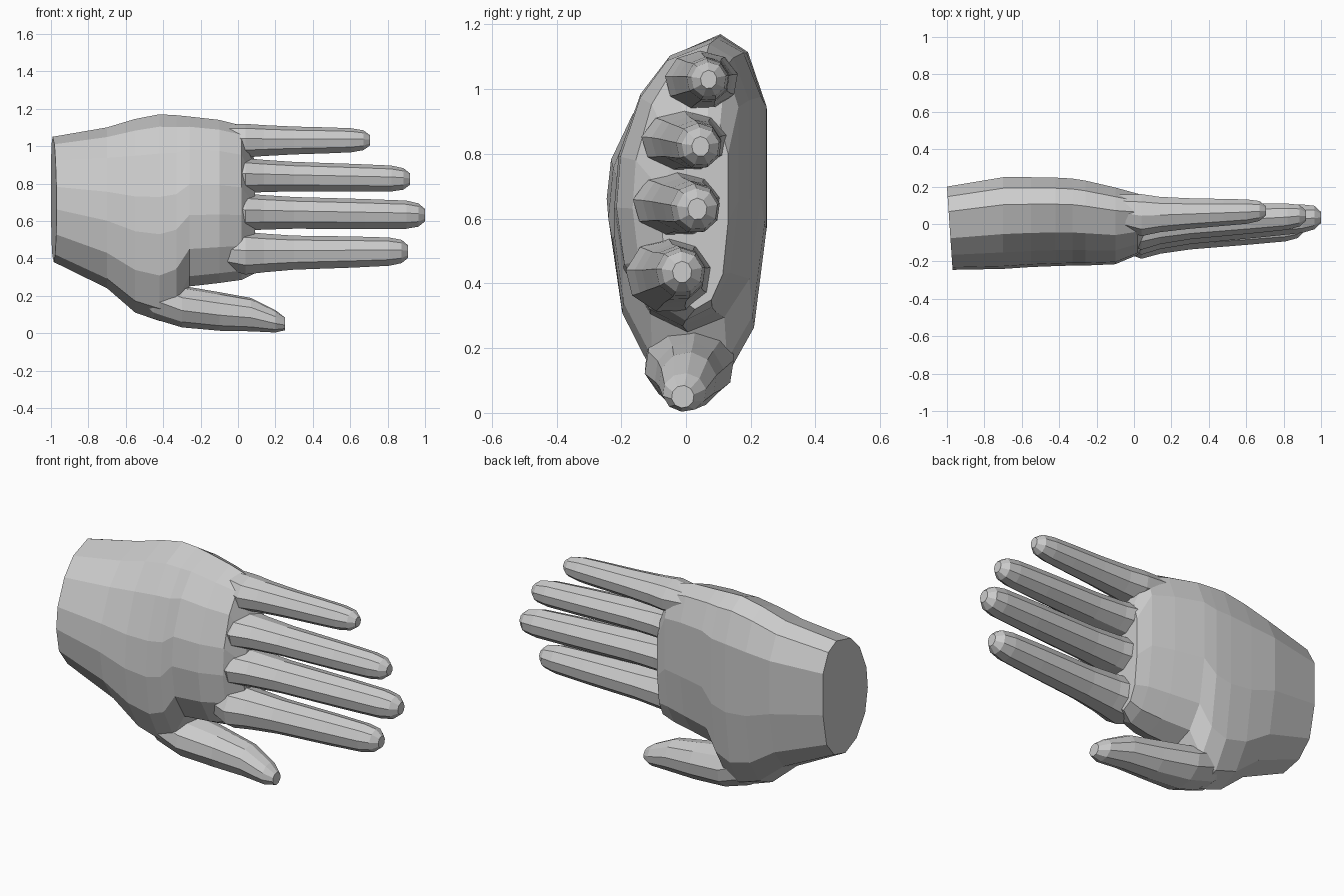
import bpy, bmesh
from math import cos, sin, pi

if "Cube" in bpy.data.objects:
    bpy.data.objects.remove(bpy.data.objects["Cube"])

# Palm outline: u = back of hand (0) to palm side (1), v = thumb side (0) to little-finger side (1)
PROFILE = [(.70, 1), (.38, .94), (.18, .81), (.03, .6), (0, .42), (.06, .22), (.25, .06),
           (.5, 0), (.75, .05), (.92, .18), (1, .45), (1, .8), (.88, .95)]


def loft(name, rings):
    """Skin a closed tube through rings of points and cap both ends."""
    bm = bmesh.new()
    vs = [[bm.verts.new(p) for p in ring] for ring in rings]
    n = len(vs[0])
    for a, b in zip(vs, vs[1:]):
        for i in range(n):
            j = (i + 1) % n
            bm.faces.new((a[i], a[j], b[j], b[i]))
    bm.faces.new(vs[0])
    bm.faces.new(vs[-1])
    bmesh.ops.recalc_face_normals(bm, faces=bm.faces)
    me = bpy.data.meshes.new(name)
    bm.to_mesh(me)
    bm.free()
    ob = bpy.data.objects.new(name, me)
    bpy.context.collection.objects.link(ob)
    return ob


def tube(name, sections, sides=9):
    """Tube along x from (x, y, z, half depth, half height) sections."""
    return loft(name, [[(x, y + ry * cos(2 * pi * (i + .3) / sides),
                         z + rz * sin(2 * pi * (i + .3) / sides)) for i in range(sides)]
                       for x, y, z, ry, rz in sections])


# Palm and wrist: x, y back, y palm, z low, z high, end slant
palm_sections = [
    (-1.0, -.245, .20, .38, 1.05, .03), (-.7, -.24, .25, .24, 1.10, 0),
    (-.55, -.23, .25, .11, 1.145, 0), (-.42, -.225, .248, .065, 1.17, 0),
    (-.33, -.222, .243, .11, 1.165, 0), (-.26, -.222, .232, .25, 1.158, 0),
    (-.1, -.215, .195, .268, 1.14, 0), (.02, -.165, .162, .285, 1.11, 0),
    (.09, -.075, .13, .32, .92, 0)]
hand = loft("hand", [[(x + s * (1 - u), y0 + (y1 - y0) * u, z0 + (z1 - z0) * v)
                      for u, v in PROFILE] for x, y0, y1, z0, z1, s in palm_sections])

# Fingers: knuckle (y, z, half depth, half height), tip (x, y, z), tip radius
fingers = {
    "little_finger": ((.048, 1.027, .112, .09), (.705, .07, 1.03), .064),
    "ring_finger": ((-.002, .84, .135, .093), (.92, .045, .823), .069),
    "middle_finger": ((-.025, .645, .138, .099), (1.0, .035, .63), .075),
    "index_finger": ((-.05, .425, .135, .115), (.91, -.012, .435), .075)}
parts = []
for name, ((ky, kz, kd, kh), (tx, ty, tz), rt) in fingers.items():
    secs = [(-.16, ky + .03, kz + .02, kd * .7, kh * .7)]
    for x, gd, gh in ((.04, 1, 1), (.14, .62, .72), (.3, .35, .4), (tx * .68, .15, .2),
                      (tx - .10, 0, 0)):
        t = (x - .04) / (tx - .04)
        secs.append((x, ky + (ty - ky) * t, kz + (tz - kz) * t,
                     rt * 1.03 + (kd - rt) * gd, rt * 1.03 + (kh - rt) * gh))
    secs += [(tx - .035, ty, tz, rt * .85, rt * .85), (tx, ty, tz, rt * .4, rt * .45)]
    parts.append(tube(name, secs))

# Thumb rooted inside the fleshy side of the palm
parts.append(tube("thumb", [
    (-.6, .01, .33, .10, .12), (-.45, .01, .20, .135, .125),
    (-.3, .01, .142, .14, .112), (-.1, .01, .116, .108, .104), (.07, .005, .099, .09, .09),
    (.2, -.005, .063, .068, .06), (.25, -.01, .05, .035, .035)], 10))

# Fuse everything into one skin
for p in parts:
    m = hand.modifiers.new("join_" + p.name, 'BOOLEAN')
    m.operation = 'UNION'
    m.solver = 'EXACT'
    m.object = p
bpy.context.view_layer.update()
fused = bpy.data.meshes.new_from_object(
    hand.evaluated_get(bpy.context.evaluated_depsgraph_get()))
hand.modifiers.clear()
hand.data = fused
for p in parts:
    bpy.data.objects.remove(p)
